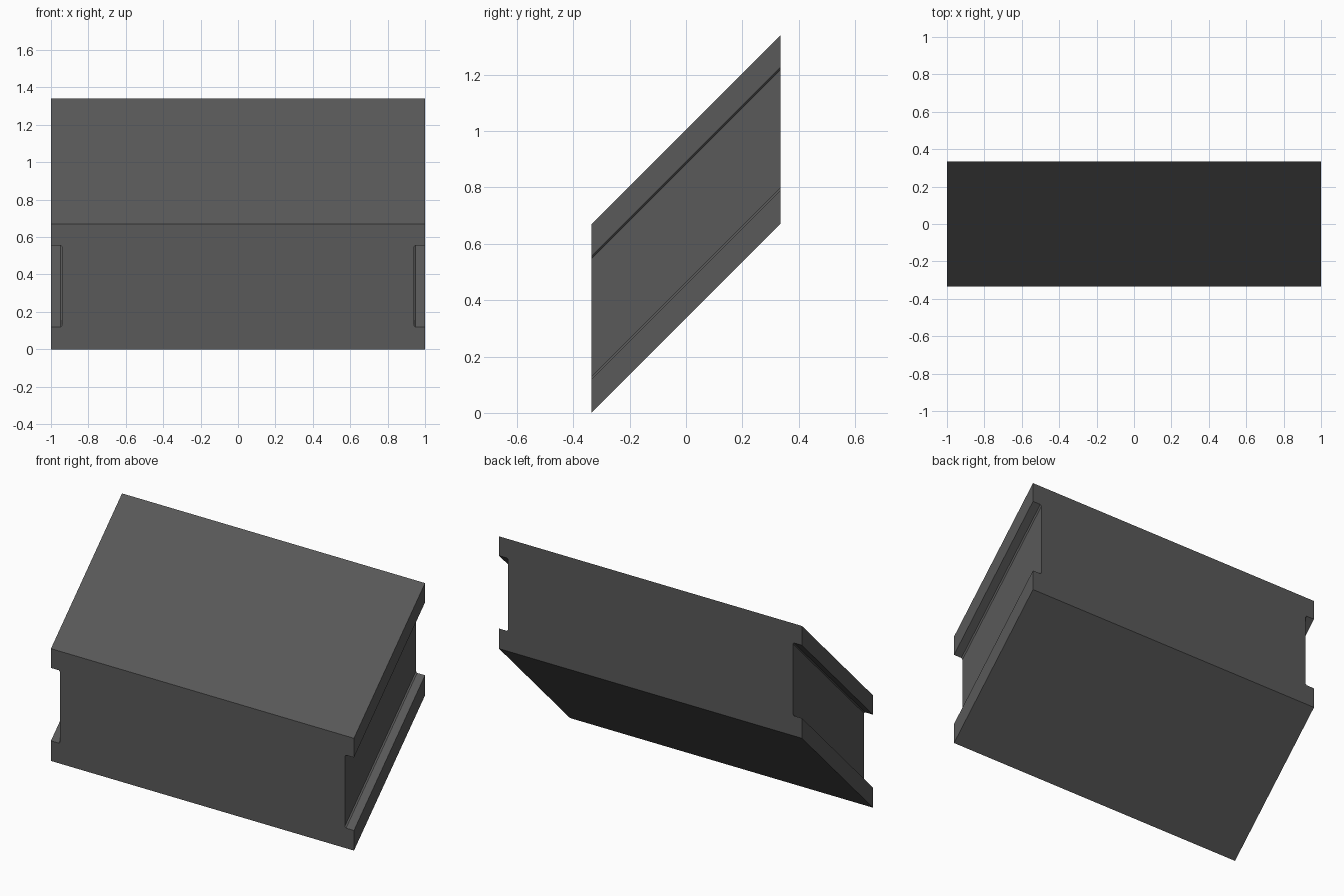
import bpy
import bmesh

if "Cube" in bpy.data.objects:
    bpy.data.objects.remove(bpy.data.objects["Cube"])

HALF_W, HALF_D, H = 1.0, 0.335, 0.67      # half width, half depth, vertical height
LIP, WEB, CH = 0.12, 0.94, 0.008          # flange height, web half width, inner corner chamfer

# dark grey material
mat = bpy.data.materials.new("dark grey")
mat.diffuse_color = (0.1, 0.1, 0.1, 1)
mat.use_nodes = True
mat.node_tree.nodes["Principled BSDF"].inputs["Base Color"].default_value = mat.diffuse_color

# right half of the I-shaped section, bottom to top, mirrored for the left half
right = [(HALF_W, 0), (HALF_W, LIP), (WEB + CH, LIP), (WEB, LIP + CH),
         (WEB, H - LIP + 0.005 - CH), (WEB + CH, H - LIP + 0.005),
         (HALF_W, H - LIP + 0.005), (HALF_W, H)]
section = right + [(-x, z) for x, z in reversed(right)]

# section swept back along a 45 degree rising slope
bm = bmesh.new()
face = bm.faces.new([bm.verts.new((x, -HALF_D, z)) for x, z in section])
swept = bmesh.ops.extrude_face_region(bm, geom=[face])
bmesh.ops.translate(bm, vec=(0, 2 * HALF_D, 2 * HALF_D),
                    verts=[g for g in swept["geom"] if isinstance(g, bmesh.types.BMVert)])
bmesh.ops.recalc_face_normals(bm, faces=bm.faces)

mesh = bpy.data.meshes.new("sloped_grooved_block")
bm.to_mesh(mesh)
bm.free()
mesh.materials.append(mat)
block = bpy.data.objects.new("sloped_grooved_block", mesh)
bpy.context.collection.objects.link(block)
